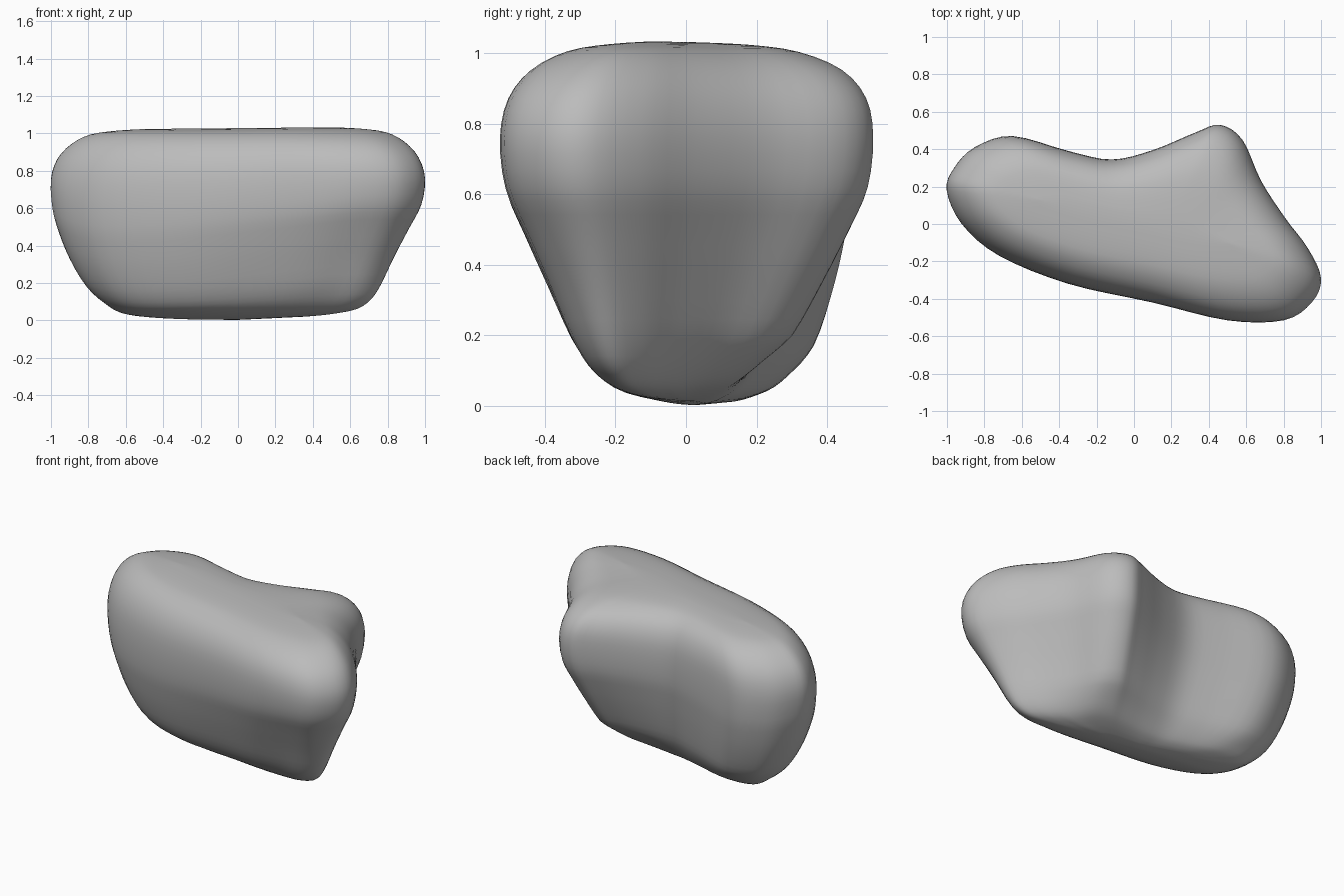
import bpy
import bmesh
from mathutils import Vector

cube = bpy.data.objects.get("Cube")
if cube:
    bpy.data.objects.remove(cube, do_unlink=True)


def spline(points, steps, closed):
    """Smooth curve through points of any dimension."""
    pts = [Vector(p) for p in points]
    count = len(pts)

    def at(i):
        return pts[i % count] if closed else pts[max(0, min(count - 1, i))]

    result = []
    for i in range(count if closed else count - 1):
        a, b, c, d = (at(i + k) for k in (-1, 0, 1, 2))
        for s in range(steps):
            u = s / steps
            result.append(b + (c - a) * (u / 2)
                          + (a * 2 - b * 5 + c * 4 - d) * (u * u / 2)
                          + (b * 3 - a - c * 3 + d) * (u ** 3 / 2))
    if not closed:
        result.append(pts[-1])
    return result


# Widest outline of the stone, counter-clockwise
outline = [(-1, .18), (-.92, 0), (-.72, -.17), (-.35, -.32), (.1, -.42), (.5, -.515),
           (.8, -.515), (.95, -.42), (1, -.29), (.93, -.13), (.81, .03), (.68, .23),
           (.58, .45), (.46, .53), (.33, .49), (.1, .395), (-.12, .345), (-.35, .39),
           (-.65, .47), (-.85, .41), (-.96, .3)]

# Height, blend towards the narrow base, length scale, width scale
levels = [(.003, 1, .5, .1), (.01, 1, .68, .35), (.035, 1, .88, .65), (.1, .98, .99, .95),
          (.2, .75, 1, 1), (.35, .47, 1, 1), (.5, .22, 1, 1), (.62, .05, 1, 1),
          (.76, 0, 1, 1), (.87, 0, .965, .96), (.95, 0, .89, .83), (1, 0, .79, .61),
          (1.02, 0, .65, .36), (1.028, 0, .5, .08)]


def spine(x):
    return .03 - .2 * x - .12 * max(0, x) ** 2


def section_point(p, level):
    z, t, sx, sy = level
    x = p.x * sx
    y = spine(x) + (p.y - spine(p.x)) * sy
    # Fullness of the front and the back, each fading out along the length
    front = max(0, spine(x) - y) * max(0, .7 - x)
    back = max(0, y - spine(x)) * max(0, .3 - x)
    t += .4 * (x - .8 * max(0, y)) * t * (1 - t)
    base_x = .72 * x
    base_y = .45 * y - .1 * x + .03 - .2 * front
    # The underside lifts a little towards the left end and the back
    lift = (.035 * max(0, x) + .08 * max(0, y)) * max(0, 1 - z * 5)
    # The top tilts slightly
    lift += .008 * x * max(0, z - .8) * 5
    # The full parts of the sides sag
    lift -= (front + .6 * back) * max(0, z * (1 - z))
    return (x + (base_x - x) * t, y + (base_y - y) * t, z + lift)


# Stone body: a loft through the sections
ring_points = spline(outline, 4, True)
bm = bmesh.new()
rings = [[bm.verts.new(section_point(p, lv)) for p in ring_points]
         for lv in spline(levels, 3, False)]
size = len(ring_points)
for low, high in zip(rings, rings[1:]):
    for i in range(size):
        j = (i + 1) % size
        bm.faces.new((low[i], low[j], high[j], high[i]))

# Caps
bm.faces.new(rings[0][::-1])
bm.faces.new(rings[-1])
bmesh.ops.triangulate(bm, faces=[f for f in bm.faces if len(f.verts) > 4])
bmesh.ops.recalc_face_normals(bm, faces=bm.faces)
mesh = bpy.data.meshes.new("stone_body")
bm.to_mesh(mesh)
bm.free()
stone = bpy.data.objects.new("stone_body", mesh)
bpy.context.collection.objects.link(stone)

# Grey stone colour
grey = bpy.data.materials.new("stone_grey")
grey.use_nodes = True
colour = (.5, .5, .5, 1)
grey.diffuse_color = colour
grey.node_tree.nodes["Principled BSDF"].inputs["Base Color"].default_value = colour
mesh.materials.append(grey)

for polygon in mesh.polygons:
    polygon.use_smooth = True
